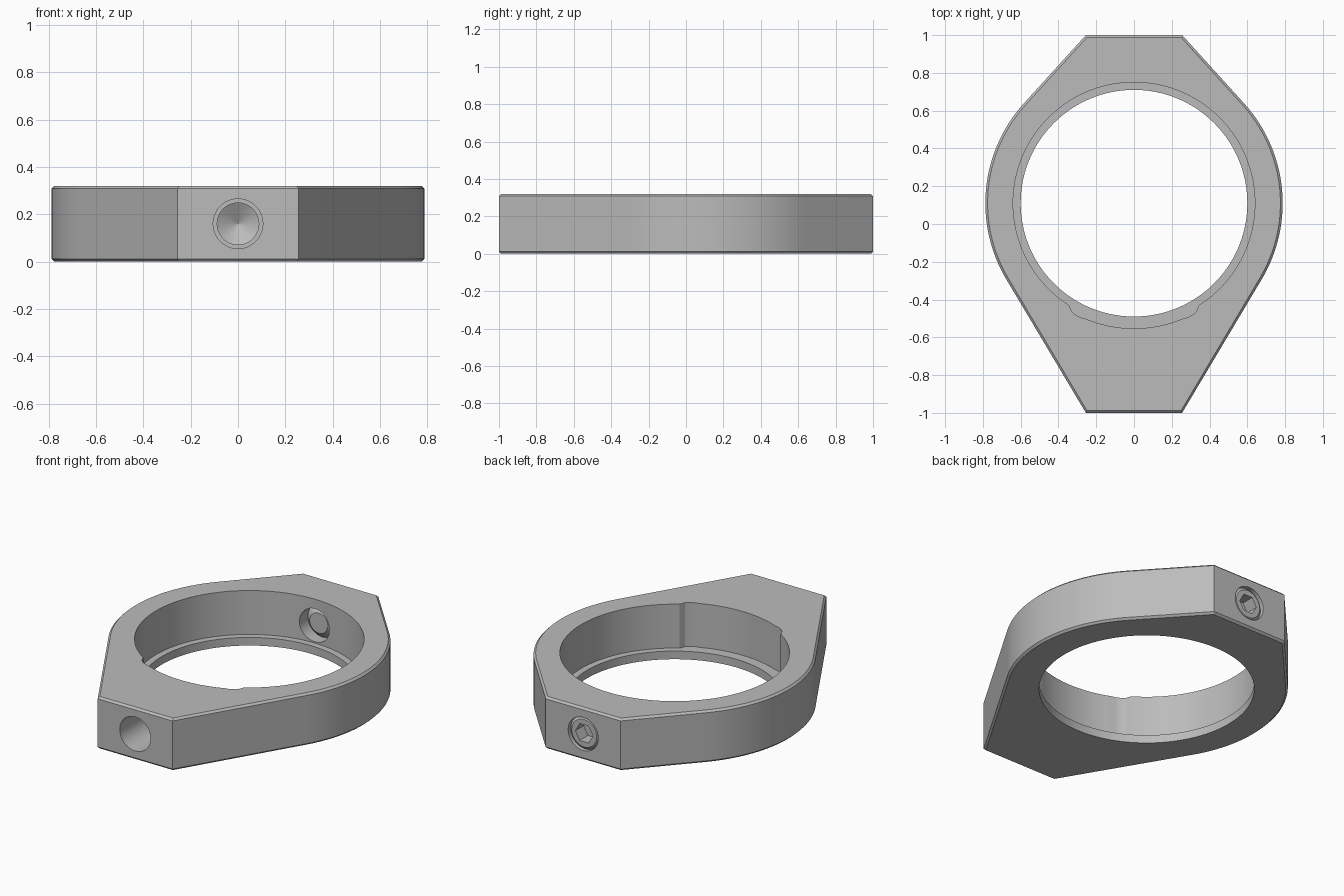
import bpy, bmesh
from math import sin, cos, pi, atan2, acos, hypot, radians, degrees
from mathutils import Matrix, Vector

cube = bpy.data.objects.get("Cube")
if cube:
    bpy.data.objects.remove(cube, do_unlink=True)

CY = 0.11        # ring centre along y
H = 0.32         # ring height
MID = H / 2      # height of the screw axis


def material(name, value):
    m = bpy.data.materials.new(name)
    m.use_nodes = True
    colour = (value, value, value, 1)
    m.diffuse_color = colour
    m.node_tree.nodes["Principled BSDF"].inputs["Base Color"].default_value = colour
    return m


grey = material("metal grey", 0.5)


def loft(name, loops):
    """Closed solid through equal-length loops of points."""
    bm = bmesh.new()
    rings = [[bm.verts.new(p) for p in loop] for loop in loops]
    n = len(rings[0])
    for a, b in zip(rings, rings[1:]):
        for i in range(n):
            j = (i + 1) % n
            bm.faces.new((a[i], a[j], b[j], b[i]))
    bm.faces.new(rings[0][::-1])
    bm.faces.new(rings[-1])
    bmesh.ops.recalc_face_normals(bm, faces=bm.faces)
    mesh = bpy.data.meshes.new(name)
    bm.to_mesh(mesh)
    bm.free()
    ob = bpy.data.objects.new(name, mesh)
    bpy.context.collection.objects.link(ob)
    mesh.materials.append(grey)
    return ob


def turned(name, profile, sides=48):
    """Solid turned about the screw axis, profile given as (radius, y)."""
    return loft(name, [[(r * cos(2 * pi * i / sides), y, MID + r * sin(2 * pi * i / sides))
                        for i in range(sides)] for r, y in profile])


def cut(ob, cutter):
    mod = ob.modifiers.new("cut", "BOOLEAN")
    mod.operation = "DIFFERENCE"
    mod.solver = "EXACT"
    mod.object = cutter
    bpy.context.view_layer.objects.active = ob
    bpy.ops.object.modifier_apply(modifier=mod.name)
    bpy.data.objects.remove(cutter, do_unlink=True)


def smooth(ob):
    bpy.ops.object.select_all(action="DESELECT")
    ob.select_set(True)
    bpy.context.view_layer.objects.active = ob
    bpy.ops.object.shade_smooth_by_angle(angle=radians(25))


def outline(inset, z, steps=40):
    """Round body with straight tangents running to a flat at each end."""
    r = 0.787 - inset
    x, y = 0.255 - inset / 2, 1 - inset

    def tangent(end):
        dy = end * y - CY
        return atan2(dy, x) - end * acos(r / hypot(x, dy))
    low, high = tangent(-1), tangent(1)
    angles = [low + (high - low) * i / steps for i in range(steps + 1)]
    side = [(x, -y)] + [(r * cos(a), CY + r * sin(a)) for a in angles] + [(x, y)]
    return [(px, py, z) for px, py in side + [(-px, py) for px, py in side[::-1]]]


def circle(radius, z, sides=144):
    """Circle about the ring centre; radius is a number or function of degrees from the front."""
    pts = []
    for i in range(sides):
        a = 2 * pi * i / sides
        off = abs(degrees(a if a < pi else a - 2 * pi))
        r = radius(off) if callable(radius) else radius
        pts.append((r * sin(a), CY - r * cos(a), z))
    return pts


def bore_radius(off):
    """Upper bore, with a shallow relief pocket at the front."""
    if off > 31:
        return 0.64
    return 0.661 if off > 29 else 0.668 if off > 24 else 0.663


# Clamp body with chamfered outer edges
CH = 0.012
body = loft("clamp_ring", [outline(CH, 0), outline(0, CH), outline(0, H - CH), outline(CH, H)])

# Through opening leaves a thin lip below the wider bore
cut(body, loft("opening_cutter", [circle(0.6, -0.1), circle(0.6, 0.1)]))
cut(body, loft("bore_cutter", [circle(bore_radius, 0.05), circle(bore_radius, H + 0.1)]))

# Blind stepped hole with a drill point in the front flat
cut(body, turned("front_hole_cutter", [(0.105, -1.1), (0.105, -0.76), (0.088, -0.76),
                                       (0.088, -0.70), (0.001, -0.65)]))
# Screw hole through the back flat into the bore
cut(body, turned("back_hole_cutter", [(0.102, 0.6), (0.102, 1.1)]))
smooth(body)

# Set screw with chamfered ends and a hex socket
screw = turned("set_screw", [(0.062, 0.785), (0.102, 0.825), (0.102, 0.975), (0.085, 0.99)])
cut(screw, turned("socket_cutter", [(0.06, 0.91), (0.06, 1.1)], sides=6))
smooth(screw)
